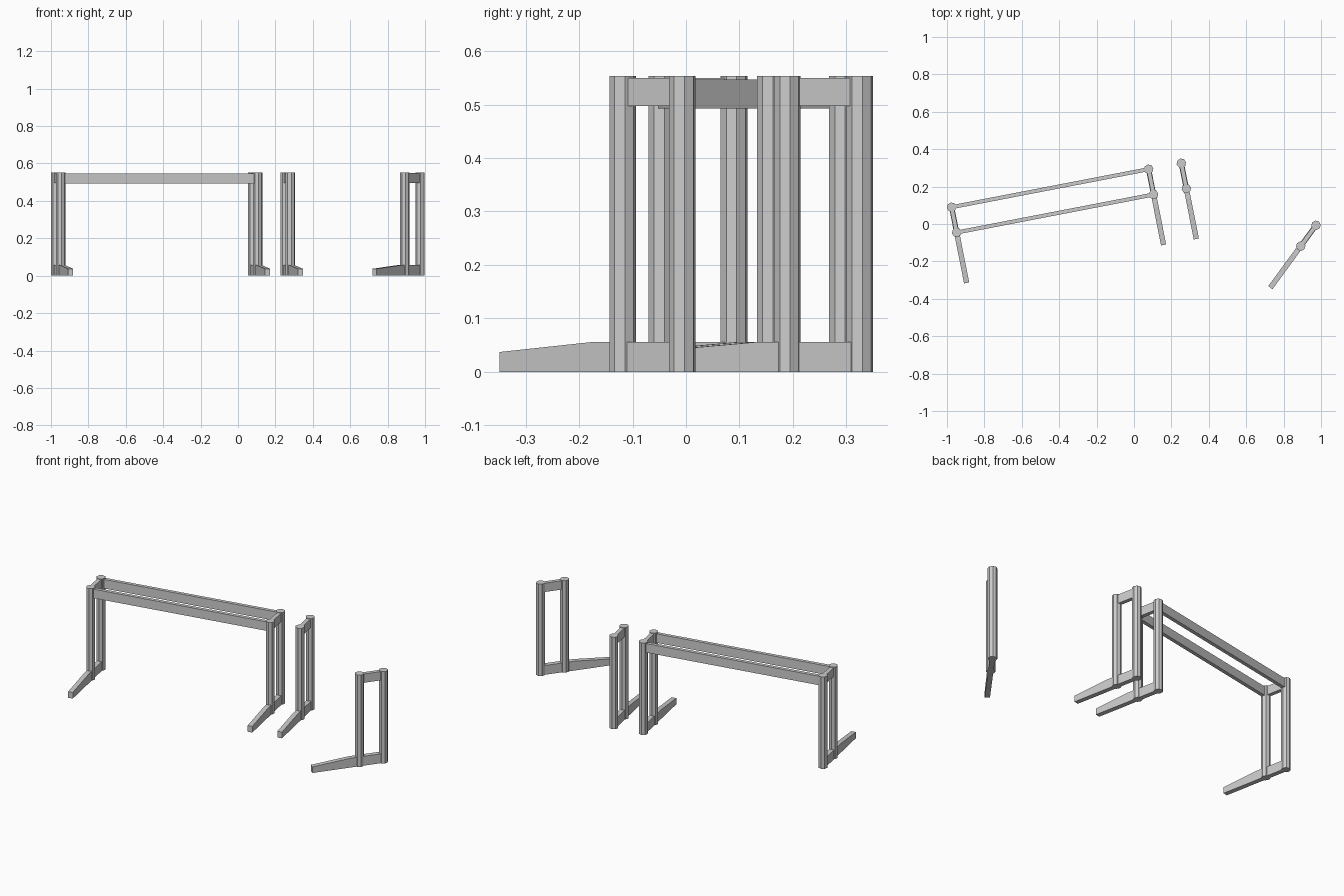
import bpy, bmesh, math
from mathutils import Matrix, Vector

if "Cube" in bpy.data.objects:
    bpy.data.objects.remove(bpy.data.objects["Cube"])

POST_R, POST_H, GAP = 0.0255, 0.553, 0.138


def make(name, bm, matrix):
    bm.transform(matrix)
    bmesh.ops.recalc_face_normals(bm, faces=bm.faces)
    mesh = bpy.data.meshes.new(name)
    bm.to_mesh(mesh)
    bm.free()
    ob = bpy.data.objects.new(name, mesh)
    bpy.context.collection.objects.link(ob)
    return ob


def plate(name, profile, width, matrix):
    """Extrude an (along, up) profile sideways, centred on its line."""
    bm = bmesh.new()
    face = bm.faces.new([bm.verts.new((u, -width / 2, z)) for u, z in profile])
    ext = bmesh.ops.extrude_face_region(bm, geom=[face])
    moved = [v for v in ext["geom"] if isinstance(v, bmesh.types.BMVert)]
    bmesh.ops.translate(bm, verts=moved, vec=(0, width, 0))
    return make(name, bm, matrix)


def box_profile(length, z0, z1):
    return [(0, z0), (length, z0), (length, z1), (0, z1)]


def post(name, u, matrix):
    bm = bmesh.new()
    bmesh.ops.create_cone(bm, cap_ends=True, segments=8, radius1=POST_R,
                          radius2=POST_R, depth=POST_H,
                          matrix=Matrix.Translation((u, 0, POST_H / 2)))
    return make(name, bm, matrix)


def placed(x, y, angle):
    return Matrix.Translation((x, y, 0)) @ Matrix.Rotation(angle, 4, 'Z')


# Leg frames: back post position and the direction the foot points
frames = {
    "left": (-0.975, 0.090, math.radians(-78.8)),
    "middle": (0.078, 0.293, math.radians(-78.8)),
    "spare": (0.253, 0.325, math.radians(-78.8)),
    "right": (0.973, -0.007, math.radians(-126.2)),
}
for label, (x, y, angle) in frames.items():
    m = placed(x, y, angle)
    post(label + "_back_post", 0, m)
    post(label + "_front_post", GAP, m)
    # Short tie between the post tops
    plate(label + "_top_tie", box_profile(GAP, 0.497, 0.550), 0.023, m)
    # Foot with tapering toe
    plate(label + "_foot", [(0, 0), (0.413, 0), (0.413, 0.037),
                            (0.195, 0.056), (0, 0.056)], 0.028, m)

# Long rails joining the left and middle frames
for label, u in (("back", 0), ("front", GAP)):
    a, b = [placed(*frames[k]) @ Vector((u, 0, 0)) for k in ("left", "middle")]
    d = b - a
    plate(label + "_rail", box_profile(d.length, 0.493, 0.547), 0.021,
          placed(a.x, a.y, math.atan2(d.y, d.x)))
